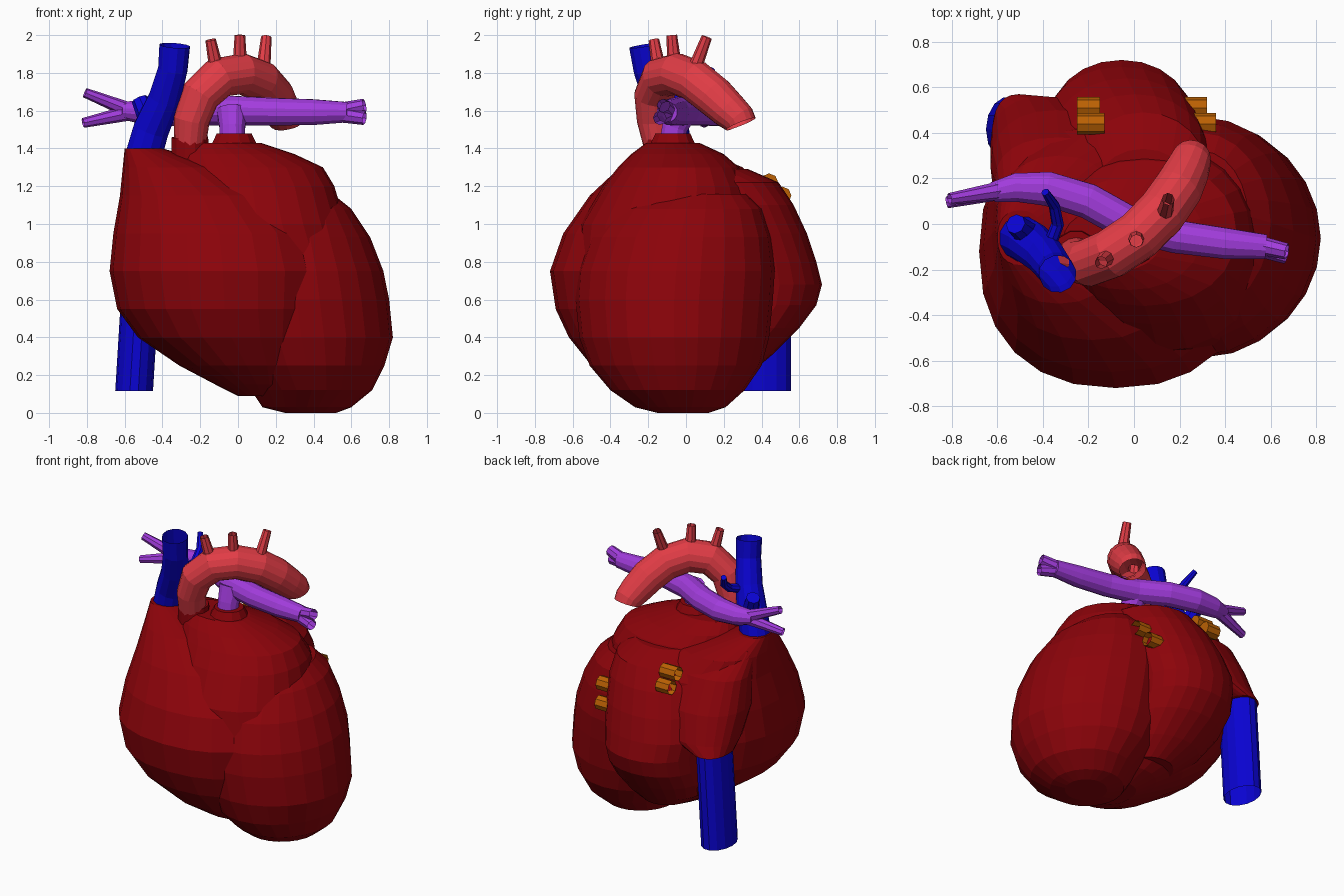
import bpy, bmesh
from math import cos, sin, pi, copysign
from mathutils import Vector


def material(name, color):
    m = bpy.data.materials.new(name)
    m.diffuse_color = (*color, 1)
    return m


MUSCLE = material("muscle", (0.26, 0.001, 0.003))
ARTERY = material("artery", (0.75, 0.045, 0.06))
VEIN = material("vein", (0.003, 0.001, 0.65))
LUNG_ARTERY = material("lung_artery", (0.36, 0.045, 0.72))
LUNG_VEIN = material("lung_vein", (0.50, 0.12, 0.001))


def skin(name, rings, mat):
    """Closed surface through rings of points."""
    bm = bmesh.new()
    loops = [[bm.verts.new(p) for p in ring] for ring in rings]
    n = len(loops[0])
    for a, b in zip(loops, loops[1:]):
        for i in range(n):
            j = (i + 1) % n
            bm.faces.new((a[i], a[j], b[j], b[i]))
    bm.faces.new(loops[0][::-1])
    bm.faces.new(loops[-1])
    bmesh.ops.recalc_face_normals(bm, faces=bm.faces)
    mesh = bpy.data.meshes.new(name)
    bm.to_mesh(mesh)
    bm.free()
    mesh.materials.append(mat)
    ob = bpy.data.objects.new(name, mesh)
    bpy.context.collection.objects.link(ob)
    return ob


def lobe(name, levels, mat=MUSCLE, n=24, power=2.3):
    """Stack of rounded sections: z, x min, x max, y min, y max."""
    rings = []
    for z, x0, x1, y0, y1 in levels:
        ring = []
        for i in range(n):
            c, s = cos(2 * pi * i / n), sin(2 * pi * i / n)
            c = copysign(abs(c) ** (2 / power), c)
            s = copysign(abs(s) ** (2 / power), s)
            ring.append(((x0 + x1) / 2 + c * (x1 - x0) / 2,
                         (y0 + y1) / 2 + s * (y1 - y0) / 2, z))
        rings.append(ring)
    return skin(name, rings, mat)


def tube(name, path, mat, n=12):
    """Tube along points given as x, y, z, radius."""
    pts = [Vector(p[:3]) for p in path]
    rings, side = [], None
    for i, p in enumerate(pts):
        t = (pts[min(i + 1, len(pts) - 1)] - pts[max(i - 1, 0)]).normalized()
        if side is None:
            side = t.orthogonal()
        side = (side - t * side.dot(t)).normalized()
        up = t.cross(side)
        rings.append([p + path[i][3] * (side * cos(2 * pi * k / n) + up * sin(2 * pi * k / n))
                      for k in range(n)])
    return skin(name, rings, mat)


def merge(base, parts):
    """Union parts into base."""
    bpy.context.view_layer.objects.active = base
    for part in parts:
        mod = base.modifiers.new("union", 'BOOLEAN')
        mod.operation = 'UNION'
        mod.solver = 'EXACT'
        mod.object = part
        bpy.ops.object.modifier_apply(modifier=mod.name)
        bpy.data.objects.remove(part)


def open_ends(ob, points):
    """Remove the caps of cut vessels near the given points."""
    bm = bmesh.new()
    bm.from_mesh(ob.data)
    caps = [f for f in bm.faces if len(f.verts) >= 8 and
            any((f.calc_center_median() - Vector(p)).length < 0.015 for p in points)]
    bmesh.ops.delete(bm, geom=caps, context='FACES')
    bm.to_mesh(ob.data)
    bm.free()


# Heart muscle: right side
heart = lobe("heart_muscle", [
    (0.09, 0.00, 0.25, -0.20, 0.10), (0.15, -0.12, 0.32, -0.36, 0.22),
    (0.25, -0.31, 0.40, -0.50, 0.33), (0.40, -0.53, 0.46, -0.62, 0.42),
    (0.55, -0.64, 0.50, -0.69, 0.47), (0.75, -0.68, 0.52, -0.72, 0.48),
    (0.95, -0.66, 0.46, -0.65, 0.47), (1.15, -0.625, 0.25, -0.51, 0.42),
    (1.30, -0.61, -0.05, -0.35, 0.30), (1.40, -0.60, -0.40, -0.18, 0.06)])
# Left ventricle
left_ventricle = lobe("left_ventricle", [
    (0.00, 0.25, 0.52, -0.15, 0.12), (0.03, 0.13, 0.60, -0.27, 0.21),
    (0.12, 0.07, 0.71, -0.40, 0.31), (0.25, -0.05, 0.775, -0.51, 0.40),
    (0.40, -0.15, 0.82, -0.565, 0.44), (0.60, -0.18, 0.80, -0.585, 0.46),
    (0.75, -0.18, 0.77, -0.575, 0.47), (0.93, -0.15, 0.70, -0.51, 0.45),
    (1.08, 0.00, 0.60, -0.39, 0.40), (1.16, 0.10, 0.50, -0.25, 0.32)], power=1.95)
# Upper outflow
outflow = lobe("outflow", [
    (0.60, -0.10, 0.55, -0.53, 0.38), (0.80, -0.28, 0.62, -0.58, 0.40),
    (1.00, -0.36, 0.57, -0.56, 0.40), (1.20, -0.36, 0.51, -0.44, 0.34),
    (1.30, -0.36, 0.45, -0.36, 0.28), (1.37, -0.35, 0.30, -0.29, 0.20),
    (1.43, -0.31, 0.12, -0.21, 0.07)], power=2.1)
# Left atrium at the back
left_atrium = lobe("left_atrium", [
    (0.20, -0.15, 0.20, -0.10, 0.33), (0.31, -0.28, 0.24, 0.00, 0.46),
    (0.45, -0.36, 0.26, 0.05, 0.60), (0.57, -0.38, 0.26, 0.10, 0.69),
    (0.68, -0.38, 0.27, 0.10, 0.72), (0.80, -0.40, 0.29, 0.10, 0.69),
    (0.95, -0.37, 0.31, 0.05, 0.64), (1.10, -0.32, 0.33, 0.00, 0.57),
    (1.22, -0.25, 0.33, -0.10, 0.49), (1.29, -0.20, 0.28, -0.20, 0.33)], power=2.1)
# Flare above the lower vein
vein_flare = lobe("vein_flare", [
    (0.75, -0.62, -0.39, 0.26, 0.57), (0.82, -0.63, -0.15, 0.15, 0.56),
    (1.00, -0.63, -0.05, 0.00, 0.50), (1.20, -0.61, -0.05, 0.00, 0.38),
    (1.34, -0.58, -0.35, -0.05, 0.17)])
# Collars under the great arteries
collars = [
    tube("aorta_collar", [(-0.25, -0.12, 1.25, 0.11), (-0.255, -0.13, 1.46, 0.10)], MUSCLE),
    tube("trunk_collar", [(-0.02, -0.07, 1.25, 0.16), (-0.02, -0.07, 1.43, 0.12),
                          (-0.02, -0.07, 1.48, 0.095)], MUSCLE)]
merge(heart, [left_ventricle, outflow, left_atrium, vein_flare] + collars)

# Aorta with three branches
aorta = tube("aorta", [
    (-0.255, -0.14, 1.42, 0.085), (-0.245, -0.165, 1.55, 0.095), (-0.20, -0.17, 1.68, 0.105),
    (-0.10, -0.13, 1.775, 0.11), (0.02, -0.05, 1.795, 0.11), (0.12, 0.05, 1.755, 0.112),
    (0.19, 0.15, 1.675, 0.11), (0.23, 0.23, 1.60, 0.10), (0.25, 0.28, 1.555, 0.09),
    (0.253, 0.29, 1.53, 0.085)], ARTERY, 16)
branches = [((-0.11, -0.14, 1.80), (-0.145, -0.17, 1.975)),
            ((0.01, -0.06, 1.82), (0.01, -0.075, 2.00)),
            ((0.13, 0.03, 1.78), (0.15, 0.11, 1.99))]
merge(aorta, [tube("branch", [(*a, 0.04), (*b, 0.028)], ARTERY, 8) for a, b in branches])
open_ends(aorta, [b for a, b in branches] + [(0.253, 0.29, 1.53)])

# Pulmonary artery: trunk, crossbar, forked ends
lung_artery = tube("pulmonary_artery", [
    (-0.62, 0.14, 1.60, 0.045), (-0.52, 0.16, 1.595, 0.065), (-0.38, 0.155, 1.595, 0.078),
    (-0.20, 0.10, 1.60, 0.08), (-0.02, 0.00, 1.60, 0.08), (0.18, -0.055, 1.595, 0.075),
    (0.40, -0.085, 1.592, 0.07), (0.58, -0.10, 1.592, 0.055)], LUNG_ARTERY)
forks = [((-0.57, 0.15, 1.60), (-0.81, 0.11, 1.695), 0.026),
         ((-0.57, 0.15, 1.59), (-0.82, 0.095, 1.535), 0.026),
         ((0.54, -0.09, 1.60), (0.67, -0.12, 1.628), 0.036),
         ((0.54, -0.10, 1.58), (0.67, -0.14, 1.56), 0.036)]
merge(lung_artery, [
    tube("trunk", [(-0.03, -0.07, 1.44, 0.07), (-0.03, -0.06, 1.51, 0.07),
                   (-0.03, -0.02, 1.60, 0.085)], LUNG_ARTERY)] + [
    tube("fork", [(*a, 0.042), (*b, r)], LUNG_ARTERY, 8) for a, b, r in forks])
open_ends(lung_artery, [f[1] for f in forks])

# Upper great vein with side branches
upper_vein = tube("upper_vein", [
    (-0.50, -0.06, 1.36, 0.10), (-0.46, -0.08, 1.50, 0.098), (-0.39, -0.14, 1.66, 0.088),
    (-0.345, -0.20, 1.82, 0.08), (-0.335, -0.22, 1.945, 0.083)], VEIN)
merge(upper_vein, [
    tube("side_branch", [(-0.45, -0.06, 1.50, 0.06), (-0.52, 0.00, 1.66, 0.045)], VEIN, 8),
    tube("back_branch", [(-0.38, -0.12, 1.64, 0.03), (-0.335, 0.00, 1.68, 0.028),
                         (-0.35, 0.08, 1.74, 0.025), (-0.39, 0.14, 1.82, 0.018)], VEIN, 8)])
open_ends(upper_vein, [(-0.335, -0.22, 1.945)])

# Lower great vein
lower_vein = lobe("lower_vein", [(0.115, -0.65, -0.45, 0.27, 0.56),
                                 (0.77, -0.61, -0.41, 0.27, 0.56)], VEIN, 14, 2.0)
open_ends(lower_vein, [(-0.55, 0.415, 0.115)])

# Pulmonary veins, two on each side
for k, (x0, x1, y, z) in enumerate([(-0.25, -0.13, 0.44, 1.22), (-0.25, -0.15, 0.51, 1.15),
                                    (0.36, 0.23, 0.44, 1.00), (0.32, 0.18, 0.51, 0.90)]):
    vein = tube("pulmonary_vein_%d" % (k + 1), [(x0, y, z, 0.048), (x1, y, z, 0.048)],
                LUNG_VEIN, 8)
    open_ends(vein, [(x0, y, z)])
